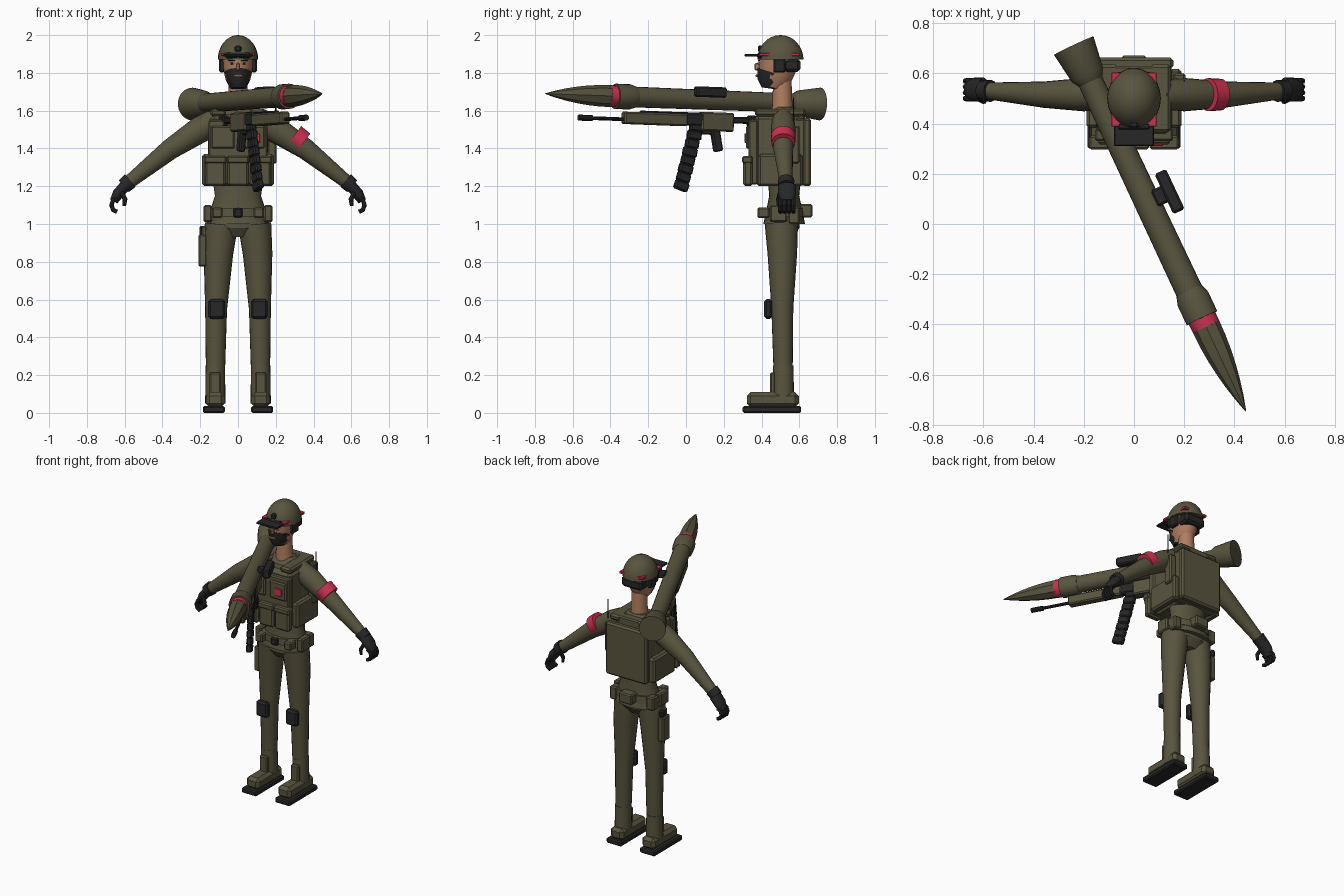
import bpy, bmesh, math
from mathutils import Vector, Matrix, Euler

if "Cube" in bpy.data.objects:
    bpy.data.objects.remove(bpy.data.objects["Cube"], do_unlink=True)


def material(name, red, green, blue):
    mat = bpy.data.materials.new(name)
    color = (red, green, blue, 1)
    mat.use_nodes = True
    mat.diffuse_color = color
    mat.node_tree.nodes["Principled BSDF"].inputs["Base Color"].default_value = color
    return mat


OLIVE = material("olive", .1, .09, .05)
BLACK = material("black", .02, .02, .02)
SKIN = material("skin", .44, .21, .12)
RED = material("red", .6, .03, .08)
WHITE = material("white", .6, .6, .6)

# The body stands behind the origin; the weapons share a frame whose x axis points to the muzzle
SIDES = {"left": 1, "right": -1}
BODY = Matrix.Translation((0, .5, 0))
LAUNCHER_BACK = Vector((-.24, .71, 1.635))
LAUNCHER_TIP = Vector((.445, -.745, 1.69))
LENGTH = (LAUNCHER_TIP - LAUNCHER_BACK).length
forward = (LAUNCHER_TIP - LAUNCHER_BACK).normalized()
across = Vector((0, 0, 1)).cross(forward).normalized()
WEAPON = Matrix((forward, across, forward.cross(across))).transposed().to_4x4()
WEAPON.translation = LAUNCHER_BACK


def finish(name, bm, mat, frame):
    bmesh.ops.recalc_face_normals(bm, faces=bm.faces)
    mesh = bpy.data.meshes.new(name)
    bm.to_mesh(mesh)
    bm.free()
    mesh.materials.append(mat)
    mesh.polygons.foreach_set("use_smooth", [True] * len(mesh.polygons))
    mesh.set_sharp_from_angle(angle=math.radians(32))
    part = bpy.data.objects.new(name, mesh)
    part.matrix_world = frame
    bpy.context.collection.objects.link(part)


def box(name, at, size, mat=OLIVE, bevel=.008, tilt=0, frame=BODY):
    bm = bmesh.new()
    turn = Euler((0, math.radians(tilt), 0)).to_matrix().to_4x4()
    placement = Matrix.Translation(at) @ turn @ Matrix.Diagonal((*size, 1))
    bmesh.ops.create_cube(bm, size=1, matrix=placement)
    bmesh.ops.bevel(bm, geom=bm.edges[:], offset=min(bevel, min(size) * .3), segments=1, affect='EDGES')
    finish(name, bm, mat, frame)


def pair(name, at, size, mat=OLIVE, bevel=.008):
    for side, sign in SIDES.items():
        box(f"{side}_{name}", (sign * at[0], at[1], at[2]), size, mat, bevel)


def tube(name, path, radii, mat=OLIVE, depth=1, sides=20, frame=BODY):
    """Skin elliptical rings along a path; depth scales the rings front to back."""
    bm = bmesh.new()
    points = [Vector(p) for p in path]
    last = len(points) - 1
    rings = []
    for i, (point, radius) in enumerate(zip(points, radii)):
        along = (points[min(i + 1, last)] - points[max(i - 1, 0)]).normalized()
        wide = Vector((0, 1, 0)).cross(along).normalized() * radius
        deep = along.cross(wide) * depth
        angles = [math.tau * k / sides for k in range(sides)]
        rings.append([bm.verts.new(point + wide * math.cos(a) + deep * math.sin(a)) for a in angles])
    for lower, upper in zip(rings, rings[1:]):
        for k in range(sides):
            n = (k + 1) % sides
            bm.faces.new((lower[k], lower[n], upper[n], upper[k]))
    bm.faces.new(rings[0])
    bm.faces.new(rings[-1])
    finish(name, bm, mat, frame)


def tube_pair(name, path, radii, mat=OLIVE, depth=1, sides=20):
    for side, sign in SIDES.items():
        tube(f"{side}_{name}", [(sign * x, y, z) for x, y, z in path], radii, mat, depth, sides)


def column(name, y, heights, radii, mat=OLIVE, depth=1):
    tube(name, [(0, y, z) for z in heights], radii, mat, depth, sides=24)


def turned(name, stations, radii, mat=OLIVE, drop=0, sides=20):
    tube(name, [(x, 0, -drop) for x in stations], radii, mat, sides=sides, frame=WEAPON)


def weapon_box(name, at, size, mat=BLACK, tilt=0):
    box(name, at, size, mat, tilt=tilt, frame=WEAPON)


# Head and face
column("neck", .01, (1.56, 1.78), (.056, .048), SKIN)
tube("head", [(0, -.045, 1.725), (0, -.03, 1.765), (0, -.015, 1.83), (0, -.01, 1.9)],
     (.045, .066, .08, .083), SKIN, depth=1.28)
tube("beard", [(0, -.055, 1.717), (0, -.05, 1.75), (0, -.035, 1.8)], (.036, .058, .072), BLACK, depth=1.27)
box("mouth", at=(0, -.126, 1.785), size=(.05, .01, .014), mat=SKIN)
box("nose", at=(0, -.122, 1.833), size=(.02, .03, .04), mat=SKIN)
box("hair", at=(0, .06, 1.84), size=(.155, .09, .07), mat=BLACK, bevel=.015)
pair("headset", at=(.085, -.005, 1.84), size=(.03, .065, .075), mat=BLACK)
pair("eye", at=(.032, -.114, 1.85), size=(.022, .009, .009), mat=WHITE)
pair("pupil", at=(.032, -.118, 1.85), size=(.009, .007, .009), mat=BLACK)
pair("brow", at=(.034, -.114, 1.866), size=(.036, .009, .007), mat=BLACK)

# Helmet dome, brim and red trim
dome = [math.radians(a) for a in range(0, 90, 11)]
column("helmet", 0, [1.87 + .13 * math.sin(a) for a in dome], [.107 * math.cos(a) for a in dome], depth=1.14)
box("helmet_trim", at=(0, -.005, 1.897), size=(.18, .215, .016), mat=RED, bevel=.002)
box("helmet_brim", at=(0, -.145, 1.893), size=(.16, .09, .014), mat=BLACK)
box("brim_band", at=(0, -.11, 1.892), size=(.13, .03, .03), mat=BLACK)
box("helmet_mount", at=(0, -.105, 1.928), size=(.035, .03, .035), mat=BLACK)

# Torso and belt
column("torso", .02, (1, 1.15, 1.4, 1.56, 1.62), (.17, .122, .16, .15, .07), depth=.65)
column("pelvis", .01, (.93, .98, 1.05), (.1, .165, .168), depth=.55)
column("belt", .015, (1.04, 1.085), (.172, .168), depth=.64)
box("buckle", at=(0, -.095, 1.06), size=(.05, .03, .05), mat=BLACK)
box("rear_belt_pouch", at=(0, .135, 1.07), size=(.1, .07, .07))
pair("front_belt_pouch", at=(.11, -.09, 1.06), size=(.055, .065, .055))
pair("hip_pouch", at=(.16, -.01, 1.055), size=(.045, .09, .09))
pair("rear_hip_pouch", at=(.14, .07, 1.045), size=(.055, .06, .09))

# Vest, pouches and backpack
box("vest", at=(0, -.015, 1.39), size=(.3, .25, .38), bevel=.025)
box("vest_front", at=(0, -.145, 1.38), size=(.31, .05, .34))
box("backpack", at=(0, .1, 1.38), size=(.3, .08, .35))
box("backpack_panel", at=(0, .14, 1.38), size=(.315, .045, .36), bevel=.012)
box("collar", at=(0, .1, 1.58), size=(.18, .06, .06))
for label, offset in (("right", -.12), ("middle", 0), ("left", .12)):
    box(f"{label}_front_pouch", at=(offset, -.172, 1.27), size=(.112, .05, .14), bevel=.012)
    box(f"{label}_pouch_flap", at=(offset, -.175, 1.34), size=(.118, .055, .04))
pair("chest_pouch", at=(.08, -.168, 1.46), size=(.125, .03, .12))
box("chest_patch", at=(.088, -.185, 1.455), size=(.055, .009, .05), mat=RED)
pair("side_pouch", at=(.165, 0, 1.285), size=(.05, .235, .17), bevel=.012)
pair("shoulder_strap", at=(.105, 0, 1.59), size=(.085, .27, .04), bevel=.015)
box("radio", at=(.18, .07, 1.42), size=(.05, .06, .2))
tube("antenna", [(.2, .07, 1.5), (.2, .07, 1.67)], (.004, .003), BLACK, sides=6)

# Arms and gloves
tube_pair("arm", [(.1, .015, 1.56), (.2, .015, 1.5), (.36, .015, 1.395), (.585, .03, 1.215)],
          (.06, .07, .055, .035), depth=.95)
tube("armband", [(.295, .015, 1.465), (.345, .015, 1.428)], (.066, .063), RED)
tube_pair("glove_cuff", [(.57, .03, 1.23), (.605, .03, 1.2)], (.044, .041), BLACK, sides=12)
tube_pair("palm", [(.6, .035, 1.2), (.635, .035, 1.16), (.658, .035, 1.12)], (.03, .03, .022), BLACK, depth=1.6)
curl = [math.pi * k / 4 for k in range(5)]
for k, finger in enumerate(("index", "middle", "ring", "little")):
    y = .023 * k
    tube_pair(f"{finger}_finger", [(.64 + .03 * math.sin(a), y, 1.1 + .036 * math.cos(a)) for a in curl],
              [.012] * len(curl), BLACK, sides=8)
tube_pair("thumb", [(.618, 0, 1.17), (.598, -.01, 1.13), (.602, -.01, 1.095)], (.013, .013, .009), BLACK, sides=8)

# Legs and boots
tube_pair("leg", [(.088, .005, 1), (.104, .01, .84), (.116, .01, .55), (.12, .015, .15)],
          (.088, .078, .058, .049))
pair("knee_pad", at=(.113, -.065, .55), size=(.09, .042, .105), mat=BLACK, bevel=.012)
tube_pair("boot_shaft", [(.12, .015, .05), (.12, .015, .25)], (.054, .051), depth=1.06)
pair("boot_tongue", at=(.12, -.04, .15), size=(.06, .03, .13))
pair("boot", at=(.12, -.04, .07), size=(.1, .275, .08), bevel=.02)
pair("sole", at=(.128, -.045, .018), size=(.116, .31, .036), mat=BLACK)

# Holster on the right thigh
box("holster", at=(-.187, .01, .86), size=(.045, .08, .17))
box("holster_strap", at=(-.178, 0, .94), size=(.03, .05, .1))
box("pistol_grip", at=(-.19, .03, .965), size=(.03, .045, .05), mat=BLACK)

# Rocket launcher
turned("launcher_bell", (0, .13, .16), (.087, .068, .05))
turned("launcher_tube", (.1, 1.12), (.05, .055))
turned("launcher_collar", (1.08, 1.115, 1.2), (.056, .067, .067))
turned("warhead_ring", (1.19, 1.24), (.058, .058), RED, sides=12)
taper = [k / 6 for k in range(7)]
turned("warhead", [1.235 + t * (LENGTH - 1.235) for t in taper], [.058 - .056 * t * t for t in taper], sides=8)
weapon_box("sight", at=(.69, .098, .04), size=(.175, .05, .055))
weapon_box("sight_mount", at=(.69, .06, .035), size=(.07, .06, .03))

# Rifle held below the launcher
weapon_box("rifle_handguard", at=(.965, 0, -.112), size=(.37, .055, .065), mat=OLIVE)
weapon_box("handguard_rail", at=(.9, 0, -.078), size=(.3, .025, .015))
turned("rifle_barrel", (1.12, 1.34), (.01, .01), BLACK, drop=.12, sides=10)
turned("muzzle_brake", (1.33, 1.41), (.016, .016), BLACK, drop=.12, sides=10)
weapon_box("rifle_receiver", at=(.605, 0, -.115), size=(.19, .055, .1), mat=OLIVE)
weapon_box("magazine_well", at=(.74, 0, -.105), size=(.12, .045, .07))
weapon_box("trigger_guard", at=(.645, 0, -.172), size=(.09, .02, .025))
weapon_box("rifle_grip", at=(.6, 0, -.21), size=(.05, .035, .125), tilt=12)
weapon_box("stock_tube", at=(.395, 0, -.102), size=(.25, .03, .035))
weapon_box("stock_pad", at=(.35, 0, -.105), size=(.14, .04, .06))
for k in range(8):
    weapon_box(f"magazine_segment_{k}", at=(.72 + .011 * k, 0, -.145 - .045 * k),
               size=(.075 + .004 * (k % 2), .036, .05), tilt=-4 - 2 * k)
